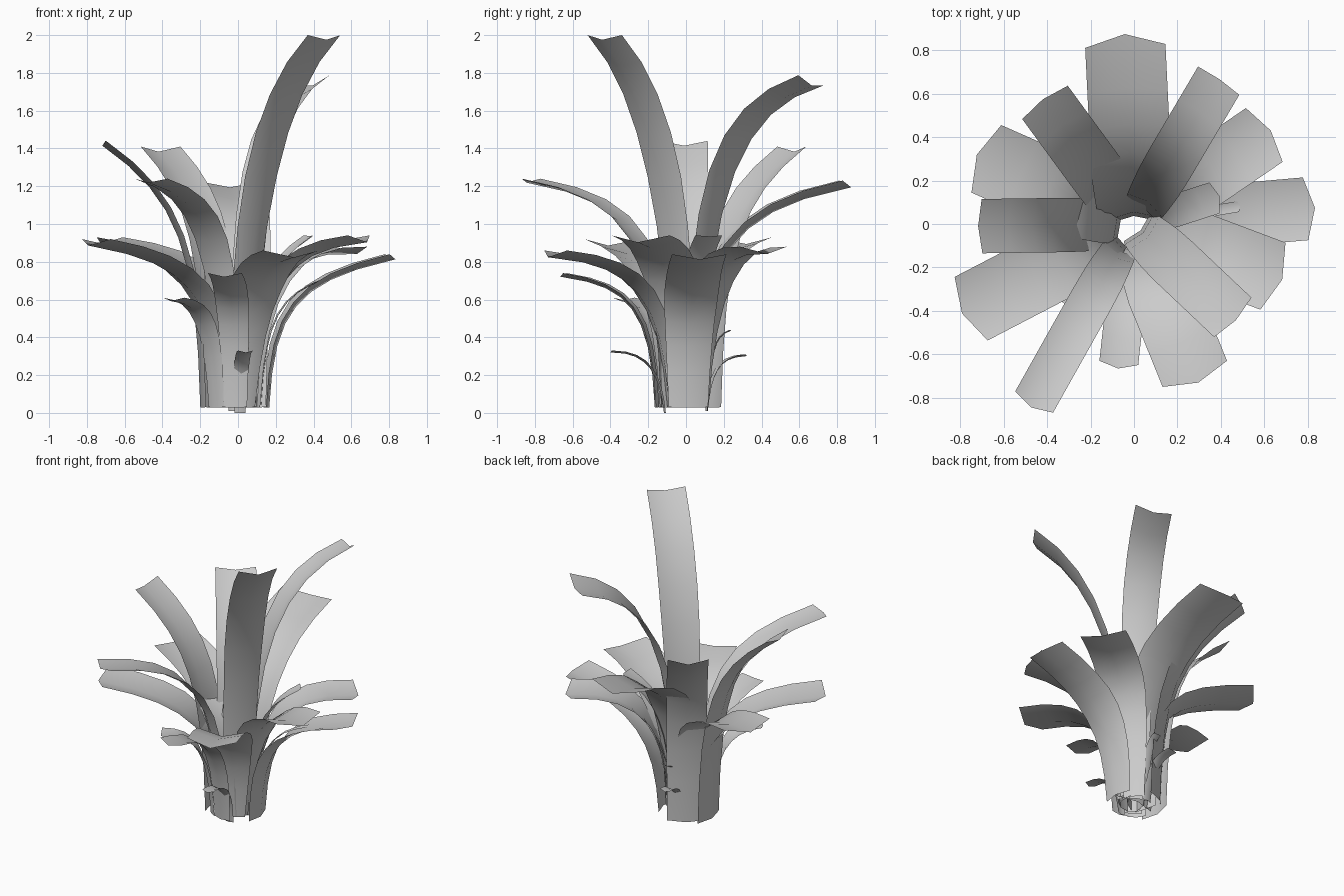
import bpy, math
from mathutils import Vector

if "Cube" in bpy.data.objects:
    bpy.data.objects.remove(bpy.data.objects["Cube"])

SEGS = 8


def bez(p, t):
    u = 1 - t
    return (p[0] * u**3 + p[1] * 3 * u * u * t + p[2] * 3 * u * t * t + p[3] * t**3)


def leaf(name, x, y, z, w, r0, a, b, k=0.28, z0=0.03, base=0.72, roll=0.0):
    """Folded strip that rises from the base ring and arches out to a tip at x, y, z."""
    R = math.hypot(x, y)
    out = Vector((x / R, y / R, 0))
    side = Vector((-out.y, out.x, 0))
    ctrl = [Vector(c) for c in ((r0, z0), (r0 + 0.02, z * a),
                                (r0 + k * (R - r0), z * b), (R, z))]
    verts, faces = [], []
    for i in range(SEGS + 1):
        t = i / SEGS
        p = bez(ctrl, t)
        tan = (bez(ctrl, min(t + .01, 1)) - bez(ctrl, max(t - .01, 0))).normalized()
        nrm = Vector((tan.y, -tan.x))            # outward / underside
        hw = w / 2 * (base + (1 - base) * min(1, t * 1.8))
        m = p + nrm * hw * 0.25                  # mid rib sits lower
        if i == SEGS and z < 1.3:
            m += tan * hw * 0.25                 # blunt point at the tip
        tilt = nrm * (roll * t * hw)             # sideways twist toward the tip
        for q, s in ((p - tilt, -hw), (m, 0), (p + tilt, hw)):
            verts.append(out * q.x + side * s + Vector((0, 0, max(q.y, 0))))
        if i:
            n = 3 * (i - 1)
            faces += [(n, n + 1, n + 4, n + 3), (n + 1, n + 2, n + 5, n + 4)]
    me = bpy.data.meshes.new(name)
    me.from_pydata(verts, [], faces)
    me.shade_smooth()
    ob = bpy.data.objects.new(name, me)
    bpy.context.collection.objects.link(ob)


# Tall leaves: tip x, y, z, width, base radius, curve lifts
leaf("tall_leaf_front_right", 0.455, -0.43, 2.0, 0.25, 0.02, 0.5, 0.83)
leaf("tall_leaf_back_right", 0.39, 0.66, 1.76, 0.23, 0.05, 0.68, 0.92, roll=0.25)
leaf("tall_leaf_left", -0.70, -0.01, 1.44, 0.25, 0.17, 0.6, 0.8, 0.22, base=0.95)
leaf("tall_leaf_back_left", -0.41, 0.56, 1.41, 0.26, 0.14, 0.6, 0.8, 0.2, base=0.95)

# Arching mid leaves
leaf("mid_leaf_back", -0.04, 0.82, 1.23, 0.37, 0.0, 0.68, 0.9, 0.26, base=0.8)
leaf("mid_leaf_front_left", -0.46, -0.82, 1.24, 0.20, 0.11, 0.72, 0.92, 0.22)

# Low leaves
leaf("low_leaf_right", 0.79, 0.07, 0.84, 0.29, 0.14, 0.66, 0.86, 0.22)
leaf("low_leaf_right_back", 0.60, 0.41, 0.88, 0.30, 0.08, 0.75, 1.02, base=0.6)
leaf("low_leaf_right_front", 0.64, -0.24, 0.94, 0.33, 0.07, 0.72, 0.95, base=0.4)
leaf("low_leaf_front", 0.28, -0.69, 0.86, 0.32, 0.08, 0.72, 0.95, base=0.4)
leaf("low_leaf_left_front", -0.75, -0.39, 0.92, 0.33, 0.07, 0.72, 0.9)
leaf("low_leaf_left_back", -0.68, 0.30, 0.93, 0.34, 0.04, 0.8, 0.92, 0.24, base=0.6)
leaf("low_leaf_front_narrow", -0.07, -0.64, 0.74, 0.18, 0.15, 0.75, 0.93)

# Small sprouts between the big leaves
leaf("sprout_front_left", -0.34, -0.33, 0.61, 0.16, 0.16, 0.75, 0.97)
leaf("sprout_right_upper", 0.37, 0.12, 0.94, 0.15, 0.08, 0.7, 0.85)
leaf("sprout_right_lower", 0.48, 0.08, 0.72, 0.05, 0.12, 0.7, 0.88)
leaf("sprout_front_low", 0.04, -0.39, 0.33, 0.08, 0.11, 0.6, 1.0, z0=0)
leaf("sprout_back_low", -0.06, 0.31, 0.31, 0.08, 0.11, 0.7, 0.97, z0=0.01)
leaf("sprout_back_high", 0.0, 0.23, 0.44, 0.06, 0.11, 0.75, 0.93, z0=0.01)
